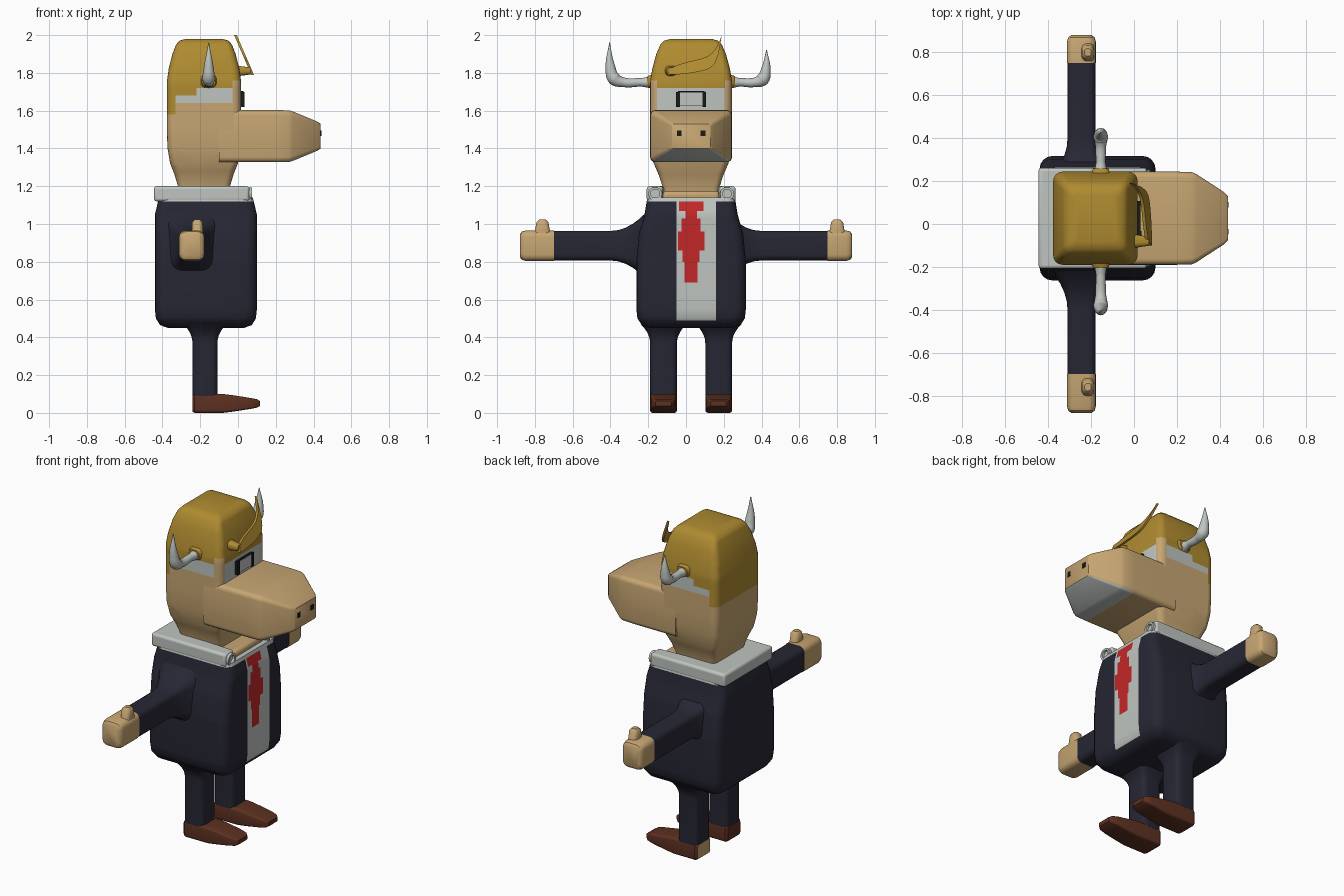
import bpy, bmesh, math
from mathutils import Vector

cube = bpy.data.objects.get("Cube")
if cube:
    bpy.data.objects.remove(cube, do_unlink=True)

COLOURS = {
    "navy_cloth": (0.02, 0.02, 0.035), "tan_skin": (0.57, 0.38, 0.17),
    "golden_hair": (0.43, 0.26, 0.03), "pale_grey": (0.52, 0.56, 0.53),
    "red_tie": (0.55, 0.02, 0.02), "brown_leather": (0.11, 0.03, 0.015),
    "black": (0.01, 0.01, 0.01),
}
NAVY, TAN, GOLD, GREY, RED, BROWN, BLACK = COLOURS
MATERIALS = {}
for label, rgb in COLOURS.items():
    material = bpy.data.materials.new(label)
    material.use_nodes = True
    material.diffuse_color = (*rgb, 1)
    shader = material.node_tree.nodes["Principled BSDF"]
    shader.inputs["Base Color"].default_value = (*rgb, 1)
    MATERIALS[label] = material

MID = 0.027  # sideways centre of head and trunk
SIDES = (("right", -1), ("left", 1))


def activate(ob):
    bpy.ops.object.select_all(action='DESELECT')
    ob.select_set(True)
    bpy.context.view_layer.objects.active = ob


def finish(name, bm, colour, rule=None, bevel=0):
    """Turn a bmesh into a smooth object, coloured whole or by a face rule."""
    bmesh.ops.recalc_face_normals(bm, faces=bm.faces)
    mesh = bpy.data.meshes.new(name)
    labels = [colour]
    if rule:
        for face in bm.faces:
            label = rule(face.calc_center_median(), face.normal)
            if label not in labels:
                labels.append(label)
            face.material_index = labels.index(label)
    bm.to_mesh(mesh)
    bm.free()
    for label in labels:
        mesh.materials.append(MATERIALS[label])
    ob = bpy.data.objects.new(name, mesh)
    bpy.context.collection.objects.link(ob)
    if bevel:
        modifier = ob.modifiers.new("soft_edges", 'BEVEL')
        modifier.width, modifier.segments = bevel, 3
    activate(ob)
    bpy.ops.object.shade_smooth_by_angle(angle=math.radians(40))


def loft(name, axis, centre, half, rings, colour, rule=None, cuts={}, roundness=0.3, steps=4):
    """Scale one rounded rectangle along an axis; a ring is (position, scale, optional second scale)."""
    bm = bmesh.new()
    radius = roundness * min(half)
    loops = []
    for position, *scale in rings:
        loop = []
        for corner in range(4):
            for step in range(steps + 1):
                angle = math.pi / 2 * (corner + step / steps)
                signs = (1 if corner in (0, 3) else -1, 1 if corner < 2 else -1)
                bend = (math.cos(angle), math.sin(angle))
                point = [c + k * (s * (h - radius) + radius * b) for c, h, s, b, k
                         in zip(centre, half, signs, bend, (scale[0], scale[-1]))]
                point.insert("xyz".index(axis), position)
                loop.append(bm.verts.new(point))
        loops.append(loop)
    for a, b in zip(loops, loops[1:]):
        for i in range(len(a)):
            bm.faces.new((a[i - 1], a[i], b[i], b[i - 1]))
    bm.faces.new(loops[0])
    bm.faces.new(loops[-1])
    for direction, places in cuts.items():
        normal = Vector([float(direction == c) for c in "xyz"])
        for place in places:
            bmesh.ops.bisect_plane(bm, geom=bm.verts[:] + bm.edges[:] + bm.faces[:],
                                   plane_co=normal * place, plane_no=normal)
    finish(name, bm, colour, rule)


def flare(start, length, end, amount, count=5):
    """Rings that start wide, ease down to full size and run on to the end."""
    ease = [i / count for i in range(count + 1)]
    return [(start + length * t, 1 + amount * (1 - t) ** 2) for t in ease] + [(end, 1)]


def plate(name, outline, offset, colour, bevel=0):
    """Flat outline pushed along an offset."""
    bm = bmesh.new()
    face = bm.faces.new([bm.verts.new(p) for p in outline])
    grown = bmesh.ops.extrude_face_region(bm, geom=[face])["geom"]
    moved = [v for v in grown if isinstance(v, bmesh.types.BMVert)]
    bmesh.ops.translate(bm, vec=offset, verts=moved)
    finish(name, bm, colour, bevel=bevel)


def box(name, centre, size, colour, bevel=0):
    bm = bmesh.new()
    bmesh.ops.create_cube(bm, size=1)
    for v in bm.verts:
        v.co = Vector(centre) + v.co * Vector(size)
    finish(name, bm, colour, bevel=bevel)


# Jacket with shirt strip and stepped tie (row start, half width)
TIE = [(0.69, 0.035), (0.8, 0.045), (0.86, 0.07), (0.96, 0.05), (1.03, 0.03), (1.07, 0.065)]
HEM, COLLAR, STRIP = 0.49, 1.12, (-0.05, 0.16)


def jacket_rule(c, n):
    if c.z > COLLAR:
        return GREY
    if n.x < 0.4 or c.z < HEM or not STRIP[0] < c.y < STRIP[1]:
        return NAVY
    widths = [width for start, width in TIE if start < c.z]
    return RED if widths and abs(c.y - MID) < widths[-1] else GREY


loft("jacket", "z", (-0.17, MID), (0.27, 0.29),
     [(0.45, 0.75), (0.465, 0.9), (0.5, 0.98), (0.55, 1), (0.8, 1),
      (0.95, 1, 0.95), (1.05, 1, 0.85), (1.14, 0.92, 0.8)], NAVY, jacket_rule,
     {"y": [*STRIP] + [MID + s * width for _, width in TIE for _, s in SIDES],
      "z": [HEM, COLLAR] + [start for start, _ in TIE]}, roundness=0.22)

# Collar: U-shaped band with rolled ends, open at the throat
half_collar = [(-0.1, 0.14), (0.06, 0.15), (0.06, 0.235), (-0.445, 0.235)]
outline = [(x, MID + y, COLLAR) for x, y in half_collar]
outline += [(x, MID - y, COLLAR) for x, y in reversed(half_collar)]
plate("collar", outline, (0, 0, 0.08), GREY, bevel=0.015)
for side, s in SIDES:
    loft(side + "_collar_roll", "x", (MID + s * 0.19, 1.16), (0.036, 0.034),
         [(0, 1), (0.075, 1), (0.075, 0.65), (0.04, 0.65)], GREY, roundness=0.9)
box("throat", (-0.05, MID, 1.14), (0.2, 0.3, 0.07), TAN, bevel=0.02)

# Head: skin, pale eye band and hair are zones of one form
NAPE, CHEEK, STEP, TEMPLE, BROW = 1.58, 1.64, 1.68, 1.72, 1.76
BACK, EAR, FACE = -0.33, -0.22, -0.03
EYE_SPAN = 0.18


def head_rule(c, n):
    if c.z < NAPE:
        return TAN
    if c.z > BROW or c.x < BACK:
        return GOLD
    if n.x > 0.5 and abs(c.y - MID) < EYE_SPAN:
        return GOLD if c.z > TEMPLE else GREY
    if c.x > FACE or c.z < CHEEK:
        return TAN
    return GOLD if c.z > (STEP if c.x < EAR else TEMPLE) else GREY


loft("head", "z", (-0.18, MID), (0.197, 0.217),
     [(1.12, 0.67), (1.2, 0.7), (1.26, 0.79), (1.32, 0.91), (1.4, 0.98), (1.5, 1), (1.75, 1),
      (1.82, 0.95), (1.9, 0.85), (1.95, 0.75), (1.97, 0.66), (1.98, 0.5)], TAN, head_rule,
     {"z": [NAPE, CHEEK, STEP, TEMPLE, BROW], "x": [BACK, EAR, FACE],
      "y": [MID + s * EYE_SPAN for _, s in SIDES]}, roundness=0.22)

# Snout with a pale mouth under the front
loft("snout", "x", (MID, 1.465), (0.217, 0.138),
     [(-0.1, 1, 1.4 - 0.4), (0.2, 1), (0.27, 0.99), (0.29, 0.95), (0.42, 0.56), (0.438, 0.47)], TAN,
     lambda c, n: GREY if n.z < -0.6 and c.x > 0.2 else TAN, roundness=0.2)

# Nostrils and eyes
for side, s in SIDES:
    box(side + "_nostril", (0.437, MID + s * 0.063, 1.48), (0.008, 0.025, 0.03), BLACK)
    box(side + "_eye", (0.02, MID + s * 0.035, 1.66), (0.02, 0.07, 0.07), GREY)
    box(side + "_pupil", (0.02, MID + s * 0.07, 1.66), (0.03, 0.02, 0.08), BLACK)
box("brow_line", (0.02, MID, 1.7), (0.02, 0.14, 0.006), BLACK)

# Horns: tapered tubes given as (reach, rise, thickness), each with a tuft at the root
HORN = [(-0.02, 0, 0.034), (0.05, 0, 0.022), (0.14, 0, 0.025), (0.19, 0.02, 0.035),
        (0.21, 0.08, 0.026), (0.215, 0.21, 0.002)]
for side, s in SIDES:
    root = MID + s * 0.217
    reach, rise = (0.85, 0.82) if s > 0 else (1, 1)
    curve = bpy.data.curves.new(side + "_horn", 'CURVE')
    curve.dimensions, curve.bevel_depth, curve.use_fill_caps = '3D', 1, True
    spline = curve.splines.new('BEZIER')
    spline.bezier_points.add(len(HORN) - 1)
    for point, (out, up, thickness) in zip(spline.bezier_points, HORN):
        point.co = (-0.155, root + s * out * reach, 1.75 + up * rise)
        point.radius = thickness
        point.handle_left_type = point.handle_right_type = 'AUTO'
    curve.materials.append(MATERIALS[GREY])
    horn = bpy.data.objects.new(side + "_horn", curve)
    bpy.context.collection.objects.link(horn)
    activate(horn)
    bpy.ops.object.convert(target='MESH')
    bpy.ops.object.shade_smooth_by_angle(angle=math.radians(60))
    loft(side + "_horn_root", "y", (-0.155, 1.755), (0.05, 0.04),
         [(root - s * 0.02, 1), (root + s * 0.015, 0.7)], GOLD, roundness=0.8)

# Swept forelock: a leaning leaf between two rising edges
sweep = [i / 16 for i in range(17)]
leaf = [(t, 0.1 * t ** 0.4 + 0.11 * t ** 8) for t in sweep]
leaf += [(t, 0.05 * t ** 2 + 0.16 * t ** 14) for t in sweep[-2:0:-1]]
plate("forelock", [(0.07 - 0.43 * up, 0.29 * t - 0.1, 1.79 + up) for t, up in leaf],
      (0.014, 0, 0), GOLD)
loft("forelock_root", "x", (-0.08, 1.81), (0.035, 0.03), [(-0.02, 1), (0.07, 0.6)], GOLD, roundness=0.8)

# Arms, hands, legs and shoes
for side, s in SIDES:
    wrist, thumb = (0.75, 0.8) if s > 0 else (0.7, 0.76)
    arm_centre, arm_half = (-0.245, 0.885), (0.065, 0.078)
    loft(side + "_arm", "y", arm_centre, arm_half,
         [(s * reach, scale) for reach, scale in flare(0.2, 0.2, wrist, 1.4)], NAVY, roundness=0.5)
    loft(side + "_hand", "y", arm_centre, arm_half,
         [(s * reach, scale) for reach, scale in ((wrist, 1.03), (0.85, 1.03), (0.87, 0.95), (0.88, 0.75))],
         TAN, roundness=0.5)
    loft(side + "_thumb", "z", (-0.215, s * thumb), (0.03, 0.035),
         [(0.93, 1, 1.7), (0.97, 1, 1.1), (1.01, 0.9), (1.023, 0.5)], TAN, roundness=0.8)
    side_centre = MID + s * 0.146
    loft(side + "_leg", "z", (-0.175, side_centre), (0.066, 0.071),
         flare(0.47, -0.1, 0.09, 0.7), NAVY, roundness=0.45)
    loft(side + "_shoe", "x", (side_centre, 0.05), (0.071, 0.05),
         [(-0.242, 0.85), (-0.23, 1), (-0.08, 1), (-0.02, 0.95, 0.85), (0.06, 0.9, 0.6),
          (0.1, 0.8, 0.45), (0.117, 0.6, 0.25)], BROWN,
         lambda c, n: TAN if s > 0 and n.x < -0.8 else BROWN)
